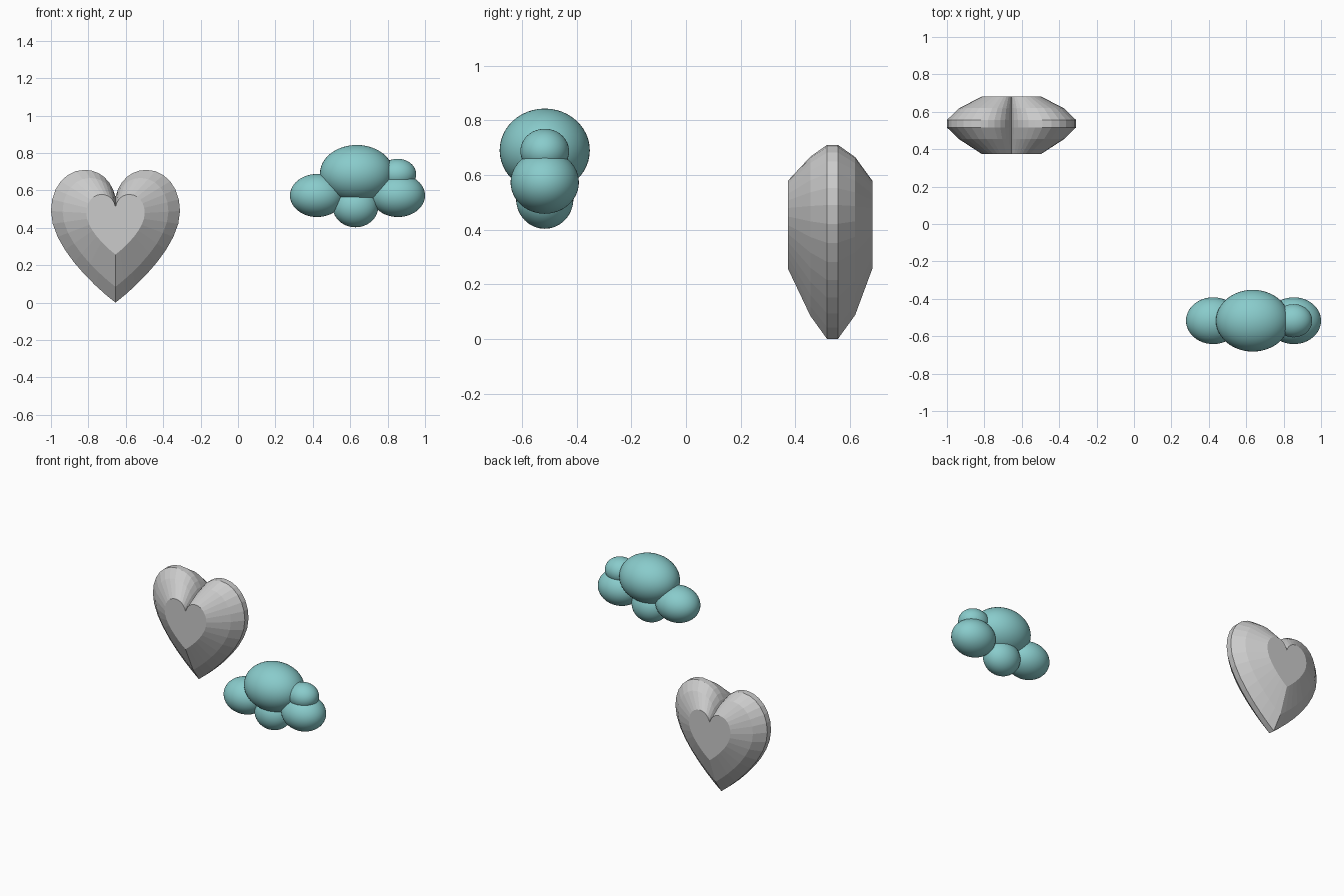
import bpy, bmesh
from mathutils import Vector
from mathutils.geometry import interpolate_bezier

if "Cube" in bpy.data.objects:
    bpy.data.objects.remove(bpy.data.objects["Cube"])

# --- Faceted heart: one outline lofted through scaled rings along y ---
CX, CZ = -0.655, 0.47          # point the rings shrink towards
segments = [                   # right half outline, tip to notch (x, z)
    ((0, 0), (0.13, 0.10), (0.345, 0.31), (0.345, 0.49), 8),
    ((0.345, 0.49), (0.345, 0.62), (0.265, 0.71), (0.165, 0.71), 6),
    ((0.165, 0.71), (0.085, 0.71), (0.02, 0.655), (0, 0.565), 6),
]
half = []
for a, b, c, d, n in segments:
    pts = interpolate_bezier(*[Vector((p[0], p[1], 0)) for p in (a, b, c, d)], n + 1)
    half += [(p.x, p.y) for p in pts[:-1]]
outline = half + [(0, 0.565)] + [(-x, z) for x, z in reversed(half[1:])]

rings = [(0.373, 0.453), (0.455, 0.82), (0.516, 1.0),   # (y, scale)
         (0.556, 1.0), (0.619, 0.815), (0.682, 0.453)]
bm = bmesh.new()
loops = [[bm.verts.new((CX + x * s, y, CZ + (z - CZ) * s)) for x, z in outline]
         for y, s in rings]
count = len(outline)
for lo, hi in zip(loops, loops[1:]):
    for i in range(count):
        j = (i + 1) % count
        bm.faces.new((lo[i], lo[j], hi[j], hi[i]))
bm.faces.new(loops[0])
bm.faces.new(loops[-1])
bmesh.ops.recalc_face_normals(bm, faces=bm.faces)
mesh = bpy.data.meshes.new("heart_gem")
bm.to_mesh(mesh)
bm.free()
bpy.context.collection.objects.link(bpy.data.objects.new("heart_gem", mesh))

# --- Cloud: overlapping smooth ellipsoids ---
teal = bpy.data.materials.new("teal")
teal.diffuse_color = (0.25, 0.6, 0.6, 1)
teal.use_nodes = True
teal.node_tree.nodes["Principled BSDF"].inputs["Base Color"].default_value = teal.diffuse_color


def puff(name, x, z, radii):
    bpy.ops.mesh.primitive_uv_sphere_add(segments=48, ring_count=24, radius=1,
                                         location=(x, -0.517, z))
    ob = bpy.context.object
    ob.name = name
    ob.scale = radii
    bpy.ops.object.transform_apply(location=False, rotation=False, scale=True)
    bpy.ops.object.shade_smooth()
    ob.data.materials.append(teal)


puff("cloud_main_puff", 0.635, 0.69, (0.197, 0.165, 0.153))
puff("cloud_left_puff", 0.423, 0.573, (0.145, 0.125, 0.115))
puff("cloud_right_puff", 0.855, 0.573, (0.145, 0.125, 0.115))
puff("cloud_bottom_puff", 0.628, 0.513, (0.122, 0.105, 0.11))
puff("cloud_small_puff", 0.853, 0.687, (0.1, 0.089, 0.082))
